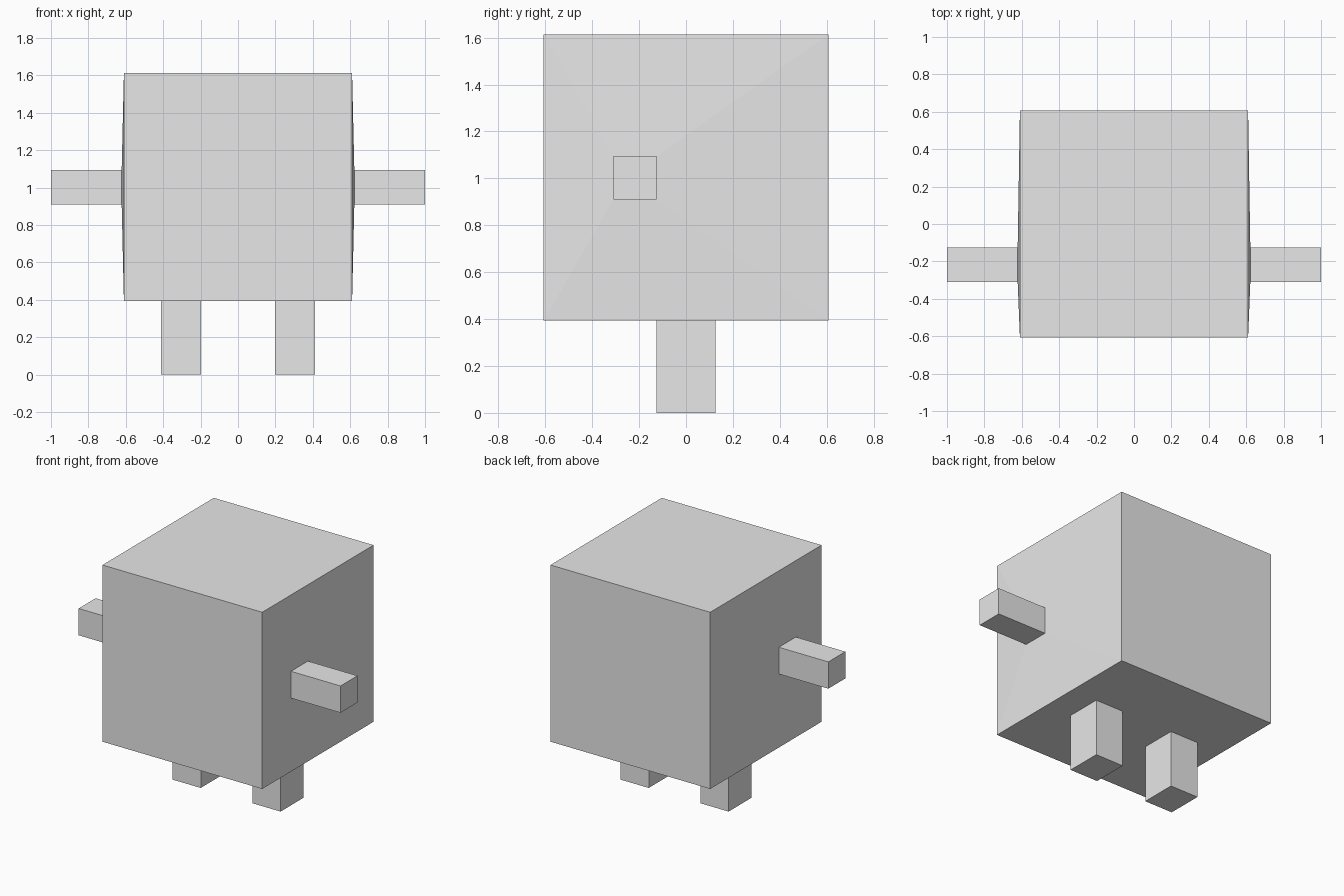
import bpy, bmesh
from mathutils import Vector

if "Cube" in bpy.data.objects:
    bpy.data.objects.remove(bpy.data.objects["Cube"])

grey = bpy.data.materials.new("light_grey")
grey.diffuse_color = (0.8, 0.8, 0.8, 1)
grey.use_nodes = True
grey.node_tree.nodes["Principled BSDF"].inputs["Base Color"].default_value = grey.diffuse_color


def box(bm, lo, hi):
    """Add an axis-aligned box between two corners."""
    lo, hi = Vector(lo), Vector(hi)
    for v in bmesh.ops.create_cube(bm, size=1)["verts"]:
        v.co = [(lo[i] + hi[i]) / 2 + v.co[i] * (hi[i] - lo[i]) for i in range(3)]


def finish(name, bm):
    mesh = bpy.data.meshes.new(name)
    bmesh.ops.recalc_face_normals(bm, faces=bm.faces)
    bm.to_mesh(mesh)
    bm.free()
    mesh.materials.append(grey)
    bpy.context.collection.objects.link(bpy.data.objects.new(name, mesh))


# Cube body with an arm drawn out of each slightly bulging side
bm = bmesh.new()
box(bm, (-0.61, -0.607, 0.393), (0.61, 0.607, 1.613))
bm.normal_update()
for side in (-1, 1):
    face = next(f for f in bm.faces if f.normal.x * side > 0.9)
    bmesh.ops.inset_individual(bm, faces=[face], thickness=0.3)
    for v in face.verts:
        v.co = (side * 0.622,
                -0.31 if v.co.y < 0 else -0.125,
                0.91 if v.co.z < 1 else 1.095)
    arm = bmesh.ops.extrude_discrete_faces(bm, faces=[face])["faces"][0]
    for v in arm.verts:
        v.co.x = side
finish("body_with_arms", bm)

# Legs
for name, side in (("left_leg", -1), ("right_leg", 1)):
    bm = bmesh.new()
    x = sorted((side * 0.197, side * 0.413))
    box(bm, (x[0], -0.125, 0), (x[1], 0.125, 0.393))
    finish(name, bm)
